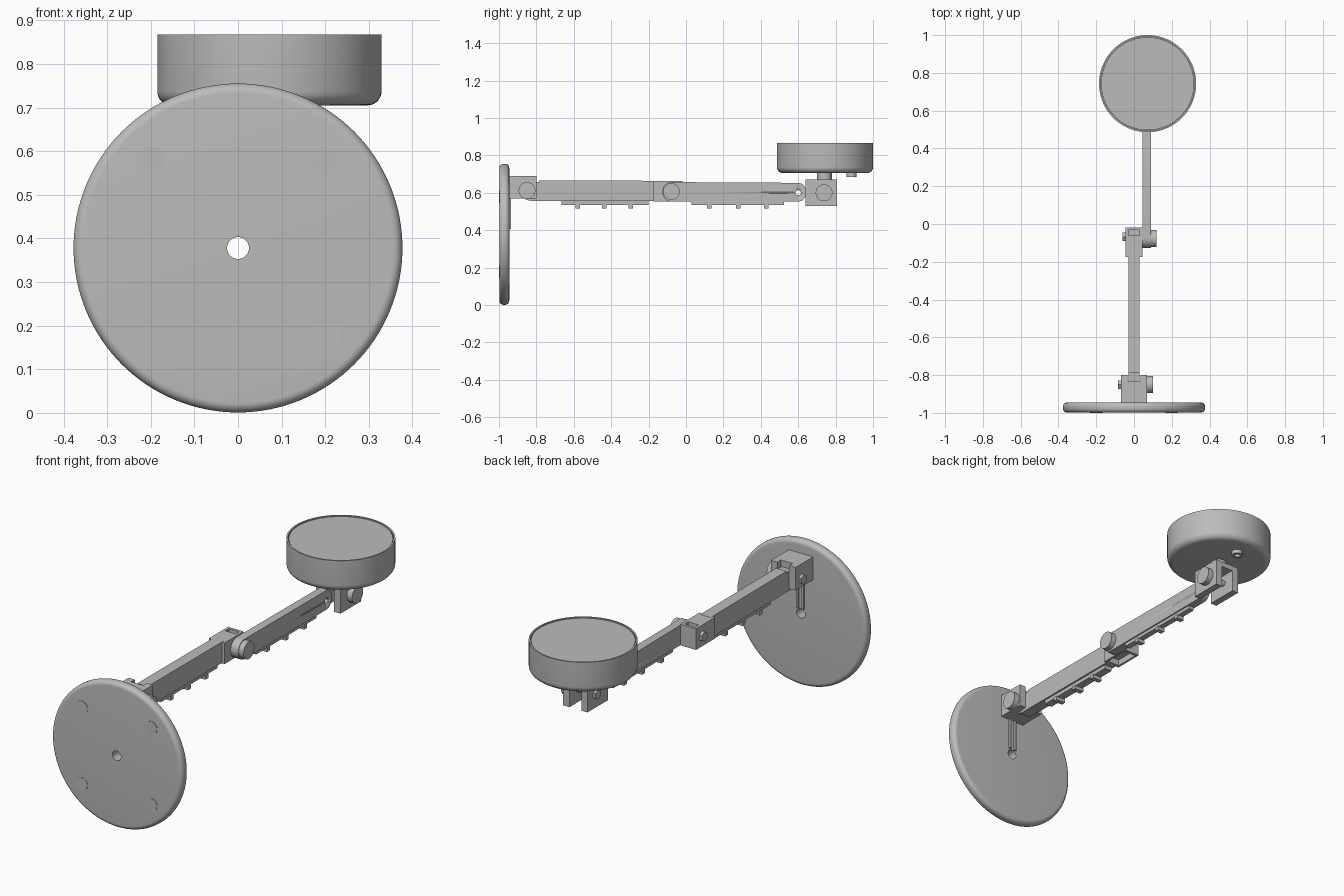
import bpy, bmesh, math
from mathutils import Matrix, Vector

default = bpy.data.objects.get("Cube")
if default:
    bpy.data.objects.remove(default)

grey = bpy.data.materials.new("matte grey")
grey.use_nodes = True
colour = (0.5, 0.5, 0.5, 1)
grey.diffuse_color = colour
grey.node_tree.nodes["Principled BSDF"].inputs["Base Color"].default_value = colour

TO_Y = Matrix.Rotation(math.pi / 2, 4, "X")   # lathe axis z -> -y
TO_X = Matrix.Rotation(math.pi / 2, 4, "Y")   # lathe axis z -> +x


def finish(name, bm, smooth=False):
    bmesh.ops.recalc_face_normals(bm, faces=bm.faces)
    mesh = bpy.data.meshes.new(name)
    bm.to_mesh(mesh)
    bm.free()
    mesh.materials.append(grey)
    obj = bpy.data.objects.new(name, mesh)
    bpy.context.collection.objects.link(obj)
    if smooth:
        bpy.ops.object.select_all(action="DESELECT")
        obj.select_set(True)
        bpy.context.view_layer.objects.active = obj
        bpy.ops.object.shade_smooth_by_angle(angle=math.radians(32))
    return obj


def box(name, x, y, z):
    bm = bmesh.new()
    bmesh.ops.create_cube(bm, size=1)
    for v in bm.verts:
        v.co = [(a + b) / 2 + c * (b - a) for c, (a, b) in zip(v.co, (x, y, z))]
    return finish(name, bm)


def lathe(name, profile, centre, turn=Matrix(), steps=96):
    bm = bmesh.new()
    verts = [bm.verts.new((r, 0, h)) for r, h in profile]
    edges = [bm.edges.new(pair) for pair in zip(verts, verts[1:])]
    bmesh.ops.spin(bm, geom=verts + edges, cent=(0, 0, 0), axis=(0, 0, 1),
                   angle=math.tau, steps=steps)
    bmesh.ops.remove_doubles(bm, verts=bm.verts, dist=1e-5)
    bm.transform(Matrix.Translation(centre) @ turn)
    return finish(name, bm, True)


def rod(name, r, a, b, centre, turn=TO_X, steps=40):
    return lathe(name, [(0, a), (r, a), (r, b), (0, b)], centre, turn, steps)


def arc(r, h, size, start, end, n=8):
    # fillet points around a corner centre
    return [(r + size * math.cos(math.radians(start + (end - start) * i / n)),
             h + size * math.sin(math.radians(start + (end - start) * i / n)))
            for i in range(n + 1)]


def side_extrude(name, outline, x0, x1):
    bm = bmesh.new()
    face = bm.faces.new([bm.verts.new((x0, y, z)) for y, z in outline])
    new = bmesh.ops.extrude_face_region(bm, geom=[face])["geom"]
    for v in new:
        if isinstance(v, bmesh.types.BMVert):
            v.co.x = x1
    return finish(name, bm, True)


def cut(obj, cutter):
    mod = obj.modifiers.new("cut", "BOOLEAN")
    mod.operation, mod.object, mod.solver = "DIFFERENCE", cutter, "EXACT"
    bpy.context.view_layer.objects.active = obj
    bpy.ops.object.modifier_apply(modifier=mod.name)
    bpy.data.objects.remove(cutter)


def knob_and_nut(name, x, half, y, z):
    # round knob on the left, small nut on the right, pin between
    rod(name + "_knob", 0.045, half, half + 0.03, (x, y, z))
    rod(name + "_nut", 0.026, -half - 0.014, -half, (x, y, z), steps=6)
    rod(name + "_pin", 0.015, -half, half, (x, y, z))


# Round base plate standing on edge, with a centre hole and four feet
BASE_Z = 0.378
profile = ([(0.025, 0.945)] + arc(0.355, 0.967, 0.022, -90, 0)
           + arc(0.355, 0.976, 0.022, 0, 90) + [(0.025, 0.998), (0.025, 0.945)])
lathe("base_plate", profile, (0, 0, BASE_Z), TO_Y, 128)
for sx in (-1, 1):
    for sz in (-1, 1):
        rod("base_foot", 0.033, 0.99, 1.0, (sx * 0.2, 0, BASE_Z + sz * 0.2), TO_Y)

# Cable rails on the back of the plate
for sx in (-1, 1):
    box("cable_rail", sorted((sx * 0.01, sx * 0.022)), (-0.95, -0.935), (0.405, 0.58))

# Base bracket with a slot for the lower arm
bracket = box("base_bracket", (-0.07, 0.07), (-0.95, -0.8), (0.57, 0.69))
cut(bracket, box("slot", (-0.034, 0.034), (-0.83, -0.7), (0.5, 0.8)))
knob_and_nut("base_joint", 0, 0.07, -0.85, 0.612)


def cable_cover(name, x, half, y0, y1, z, tabs):
    # strip below an arm with small clip tabs
    box(name + "_cover", (x - half * 0.7, x + half * 0.7), (y0, y1), (z, z + 0.03))
    for y in tabs:
        box(name + "_tab", (x - half * 0.9, x + half * 0.9),
            (y - 0.012, y + 0.012), (z - 0.018, z + 0.002))


# Lower arm
side_extrude("lower_arm", arc(-0.83, 0.607, 0.05, 270, 90, 12)
             + [(-0.785, 0.657), (-0.785, 0.666), (-0.16, 0.664), (-0.16, 0.555)],
             -0.03, 0.03)
cable_cover("lower_arm", 0, 0.03, -0.665, -0.2, 0.535, (-0.58, -0.437, -0.295))

# Elbow housing, recessed on top and hollow below
elbow = box("elbow_housing", (-0.045, 0.045), (-0.175, -0.018), (0.553, 0.663))
cut(elbow, box("recess", (-0.03, 0.03), (-0.062, -0.032), (0.645, 0.7)))
cut(elbow, box("cavity", (-0.034, 0.034), (-0.16, -0.032), (0.5, 0.585)))
rod("elbow_knob", 0.045, 0.088, 0.118, (0, -0.078, 0.607))
rod("elbow_nut", 0.026, -0.06, -0.045, (0, -0.068, 0.607), steps=6)

# Upper arm, offset to the left, with an eye at its far end
upper = side_extrude("upper_arm", arc(-0.075, 0.605, 0.052, 270, 90, 14)
                     + arc(0.6, 0.613, 0.04, 90, 0) + arc(0.6, 0.593, 0.04, 0, -90),
                     0.046, 0.09)
cut(upper, rod("eye", 0.014, -0.1, 0.2, (0, 0.6, 0.6)))
cable_cover("upper_arm", 0.068, 0.022, 0.03, 0.525, 0.535, (0.125, 0.28, 0.43))

# Head bracket, open below and through
HX, HY = 0.072, 0.743
head_bracket = box("head_bracket", (HX - 0.07, HX + 0.07), (0.64, 0.807), (0.53, 0.672))
cut(head_bracket, box("slot", (HX - 0.034, HX + 0.034), (0.5, 0.9), (0.4, 0.645)))
knob_and_nut("head_joint", HX, 0.07, 0.738, 0.6)
rod("head_neck", 0.04, 0.67, 0.71, (HX, 0.74, 0), Matrix())

# Round head with a rim and a sunken lid
lathe("head_shell", [(0, 0.705)] + arc(0.225, 0.737, 0.032, -90, 0)
      + [(0.257, 0.867), (0.249, 0.867), (0.249, 0.85), (0, 0.85)], (HX, HY, 0))
rod("head_lid", 0.246, 0.84, 0.863, (HX, HY, 0), Matrix(), 96)

# Hollow socket under the head
lathe("head_socket", [(0, 0.7), (0.014, 0.7), (0.014, 0.685), (0.027, 0.685),
                      (0.027, 0.71), (0, 0.71)], (HX, 0.885, 0), Matrix(), 32)
